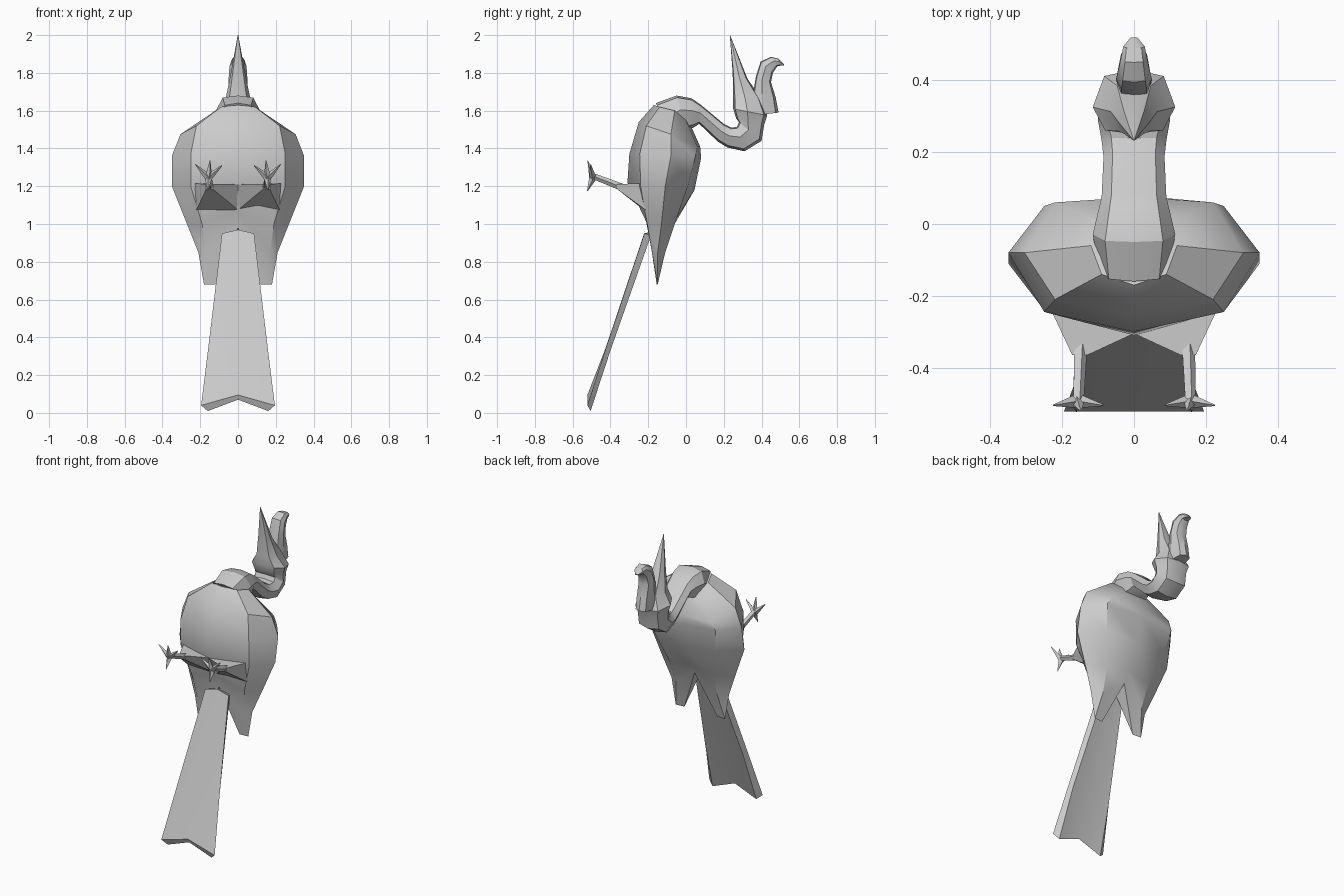
import bpy, bmesh, math
from mathutils import Vector

if "Cube" in bpy.data.objects:
    bpy.data.objects.remove(bpy.data.objects["Cube"])

grey = bpy.data.materials.new("plain_grey")
grey.diffuse_color = (0.6, 0.6, 0.6, 1)
grey.use_nodes = True
grey.node_tree.nodes["Principled BSDF"].inputs["Base Color"].default_value = grey.diffuse_color


def finish(name, bm, angle=32):
    bmesh.ops.remove_doubles(bm, verts=bm.verts, dist=0.0005)
    bmesh.ops.recalc_face_normals(bm, faces=bm.faces)
    me = bpy.data.meshes.new(name)
    bm.to_mesh(me)
    bm.free()
    me.materials.append(grey)
    ob = bpy.data.objects.new(name, me)
    bpy.context.collection.objects.link(ob)
    bpy.ops.object.select_all(action='DESELECT')
    ob.select_set(True)
    bpy.context.view_layer.objects.active = ob
    bpy.ops.object.shade_smooth_by_angle(angle=math.radians(angle))
    return ob


def loft(name, rings, angle=32):
    """Skin closed rings of equal length and cap both ends."""
    bm = bmesh.new()
    loops = [[bm.verts.new(p) for p in r] for r in rings]
    n = len(rings[0])
    for a, b in zip(loops, loops[1:]):
        for i in range(n):
            j = (i + 1) % n
            bm.faces.new((a[i], a[j], b[j], b[i]))
    bm.faces.new(loops[0])
    bm.faces.new(loops[-1])
    return finish(name, bm, angle)


def mirrored(half):
    """Half ring from centre to centre, completed across x = 0."""
    return half + [(-x, y, z) for x, y, z in reversed(half[1:-1])]


def section(a, b, w):
    """Eight-sided section between two side-profile points, half width w."""
    a, b = Vector((0, *a)), Vector((0, *b))
    half = [(0, 0), (.7, .06), (1, .42), (.72, .9), (0, 1)]
    return mirrored([(w * x, *(a.lerp(b, t))[1:]) for x, t in half])


# body with folded wings: belly centre, wing front, wing side, wing back, back centre
body = [
    [(0, -.17, 1.63), (.09, -.14, 1.62), (.12, -.06, 1.6), (.09, 0, 1.55), (0, .03, 1.51)],
    [(0, -.25, 1.54), (.22, -.21, 1.52), (.305, -.08, 1.475), (.22, .06, 1.41), (0, .075, 1.41)],
    [(0, -.30, 1.37), (.25, -.245, 1.37), (.35, -.08, 1.36), (.25, .05, 1.36), (0, .08, 1.35)],
    [(0, -.31, 1.22), (.25, -.24, 1.2), (.35, -.11, 1.2), (.22, .01, 1.2), (0, .045, 1.18)],
    [(0, -.22, 1.06), (.19, -.205, 1.0), (.27, -.13, 1.0), (.16, -.06, 1.0), (0, -.05, 1.03)],
    [(0, -.20, .98), (.17, -.18, .85), (.21, -.15, .85), (.15, -.11, .85), (0, -.09, .96)],
]
bm = bmesh.new()
loops = [[bm.verts.new(p) for p in mirrored(r)] for r in body]
for a, b in zip(loops, loops[1:]):
    for i in range(8):
        bm.faces.new((a[i], a[(i + 1) % 8], b[(i + 1) % 8], b[i]))
bm.faces.new(loops[0])
# wing tips with a notch between them
F, D = loops[-1][0], loops[-1][4]
for s, idx in ((1, (1, 2, 3)), (-1, (7, 6, 5))):
    A, B, C = (loops[-1][i] for i in idx)
    p = bm.verts.new((s * .12, -.155, .68))
    q = bm.verts.new((s * .18, -.15, .68))
    for f in ((F, A, p), (A, B, q), (A, q, p), (B, C, q), (C, p, q), (C, D, p), (D, F, p)):
        bm.faces.new(f)
finish("body_and_wings", bm, 35)

# curved neck running into the head and long bill
neck = [((-.16, 1.64), (-.05, 1.45), .10), ((-.05, 1.68), (0, 1.5), .115),
        ((.03, 1.665), (.04, 1.51), .1), ((.08, 1.63), (.07, 1.53), .09),
        ((.20, 1.53), (.17, 1.435), .085), ((.24, 1.51), (.22, 1.405), .09),
        ((.27, 1.515), (.31, 1.385), .1), ((.28, 1.54), (.40, 1.44), .1),
        ((.265, 1.56), (.415, 1.53), .1), ((.25, 1.61), (.43, 1.575), .115),
        ((.25, 1.67), (.40, 1.66), .065), ((.247, 1.8), (.325, 1.77), .04),
        ((.232, 2.0), (.236, 1.995), .002)]
loft("neck_head_and_bill", [section(*s) for s in neck], 28)

# hooked crest
crest = [((.33, 1.57), (.49, 1.59), .05), ((.35, 1.66), (.475, 1.67), .05),
         ((.37, 1.78), (.45, 1.75), .05), ((.395, 1.86), (.46, 1.80), .045),
         ((.45, 1.885), (.483, 1.835), .036), ((.49, 1.875), (.5, 1.838), .03),
         ((.52, 1.845), (.518, 1.838), .01)]
loft("hooked_crest", [section(*s) for s in crest], 28)

# long flared tail: front centre, front edge, back edge, back centre
tail = [[(0, -.215, .97), (.085, -.22, .95), (.07, -.185, .94), (0, -.18, .96)],
        [(0, -.425, .345), (.158, -.425, .34), (.14, -.40, .33), (0, -.405, .34)],
        [(0, -.522, .095), (.195, -.522, .04), (.16, -.505, .01), (0, -.51, .07)]]
loft("tail", [mirrored(r) for r in tail], 30)


def cone(name, base, r0, tip, r1, sides=5):
    base, tip = Vector(base), Vector(tip)
    q = (tip - base).to_track_quat('Z', 'Y')
    ring = lambda c, r: [c + q @ Vector((r * math.cos(t), r * math.sin(t), 0))
                         for t in (math.tau * i / sides for i in range(sides))]
    loft(name, [ring(base, r0), ring(tip, r1)])


# legs and feet
for s, side in ((1, "right"), (-1, "left")):
    X = lambda pts: [(s * x, y, z) for x, y, z in pts]
    loft(side + "_thigh", [
        X([(0, -.305, 1.21), (.245, -.21, 1.215), (.22, -.215, 1.075), (0, -.225, 1.075)]),
        X([(.13, -.365, 1.212), (.172, -.365, 1.212), (.168, -.365, 1.185), (.134, -.365, 1.185)])], 20)
    cone(side + "_shank", (s * .15, -.34, 1.195), .02, (s * .156, -.495, 1.255), .016)
    toes = [(.225, -.505, 1.315), (.148, -.52, 1.335), (.085, -.505, 1.31), (.16, -.522, 1.175)]
    for i, (x, y, z) in enumerate(toes):
        cone(f"{side}_toe_{i + 1}", (s * .156, -.493, 1.245), .02, (s * x, y, z), .002, 4)
